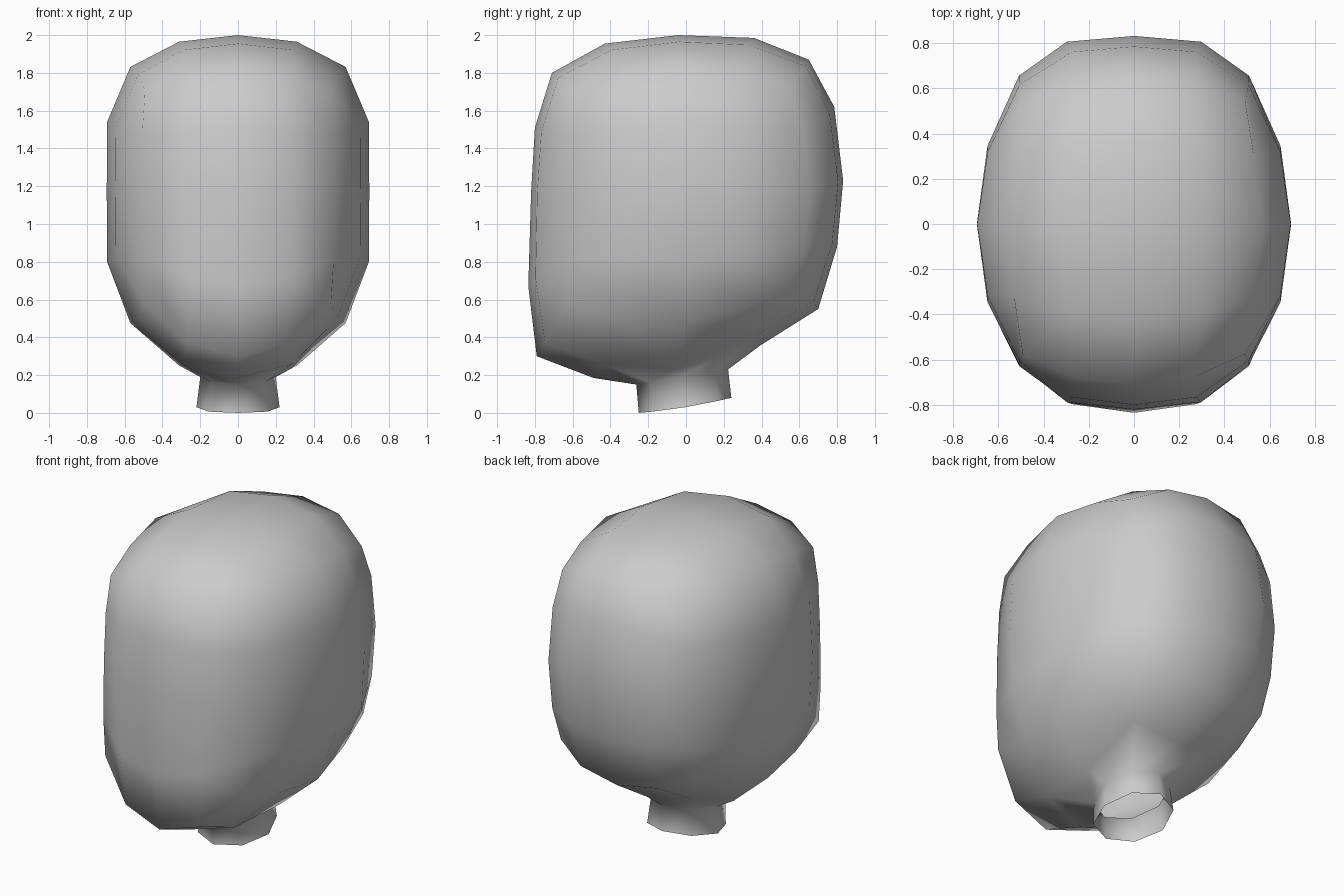
import bpy, bmesh, math

if "Cube" in bpy.data.objects:
    bpy.data.objects.remove(bpy.data.objects["Cube"])

# Rounded-cube coordinates by sorted lattice address: level 2 and level 1 values
ROUND = {(2, 0, 0): (1, 0), (2, 1, 0): (.933, .40), (2, 1, 1): (.87, .371),
         (2, 2, 0): (.732, 0), (2, 2, 1): (.682, .344), (2, 2, 2): (.58, 0)}
HALF, CZ = (.695, .86, .92), 1.17

# Head side profile on the centre plane: lattice (j, k) -> (y, z)
PROFILE = {(0, 2): (-.04, 2.0), (1, 2): (.36, 1.985), (2, 2): (.65, 1.87),
           (2, 1): (.785, 1.62), (2, 0): (.832, 1.23), (2, -1): (.80, .88),
           (2, -2): (.70, .55), (1, -2): (.39, .355), (0, -2): (-.04, .18),
           (-1, -2): (-.49, .185), (-2, -2): (-.79, .30), (-2, -1): (-.835, .67),
           (-2, 0): (-.82, 1.17), (-2, 1): (-.80, 1.51), (-2, 2): (-.71, 1.80),
           (-1, 2): (-.43, 1.955)}
FALLOFF = (1, .87, .3)              # how far the profile carries sideways
WIDEN = (1, 1.07, 1.12)             # extra width by height level
PUSH_BACK, PUSH_FRONT = (0, .028, .035), (0, .02, .02)


def rounded(*ijk):
    big, small = ROUND[tuple(sorted(map(abs, ijk), reverse=True))]
    level = (0, small, big)
    p = [math.copysign(level[abs(n)], n) * h for n, h in zip(ijk, HALF)]
    p[2] += CZ
    return p


def head_point(i, j, k):
    x, y, z = rounded(i, j, k)
    a = abs(i)
    x *= max(WIDEN[abs(k)], 1.07 if a == 1 else 1)
    if a == abs(j) == abs(k) == 2:
        x *= 1.09
    if (j, k) in PROFILE:
        _, y0, z0 = rounded(0, j, k)
        ty, tz = PROFILE[j, k]
        y += (ty - y0) * (.7 if j == -2 and a == 2 else FALLOFF[a])
        z += (tz - z0) * FALLOFF[a]
    if j == 2:
        y += PUSH_BACK[a]
    if j == -2:
        y -= PUSH_FRONT[a]
    if k == 2 and a:
        z += .015
    return x, y, z


def neck_point(i, j, k):
    t = math.atan2(j, i)
    c, s = math.cos(t), math.sin(t)
    if k == -3:
        return .20 * c, -.02 + .243 * s, .19 + .04 * s
    return .22 * c, -.005 + .245 * s, .035 + .04 * s - .005 * c * c + .005 * s * s


# Head: 4 x 4 cube lattice with the open neck pulled out of its underside
bm = bmesh.new()
bmesh.ops.create_cube(bm, size=4)
bmesh.ops.subdivide_edges(bm, edges=bm.edges[:], cuts=3, use_grid_fill=True)
under = [v for v in bm.verts if v.co.z < -1.9 and abs(v.co.x) < .1 and abs(v.co.y) < .1]
bmesh.ops.delete(bm, geom=under, context='VERTS')
for level in (-3, -4):
    rim = [e for e in bm.edges if e.is_boundary]
    out = bmesh.ops.extrude_edge_only(bm, edges=rim)
    for v in out['geom']:
        if isinstance(v, bmesh.types.BMVert):
            v.co.z = level

# Shape the lattice into the head and neck
for v in bm.verts:
    ijk = [round(c) for c in v.co]
    v.co = head_point(*ijk) if ijk[2] >= -2 else neck_point(*ijk)
bmesh.ops.recalc_face_normals(bm, faces=bm.faces[:])
for f in bm.faces:
    f.smooth = True

mesh = bpy.data.meshes.new("head")
bm.to_mesh(mesh)
bm.free()
head = bpy.data.objects.new("head", mesh)
bpy.context.collection.objects.link(head)
